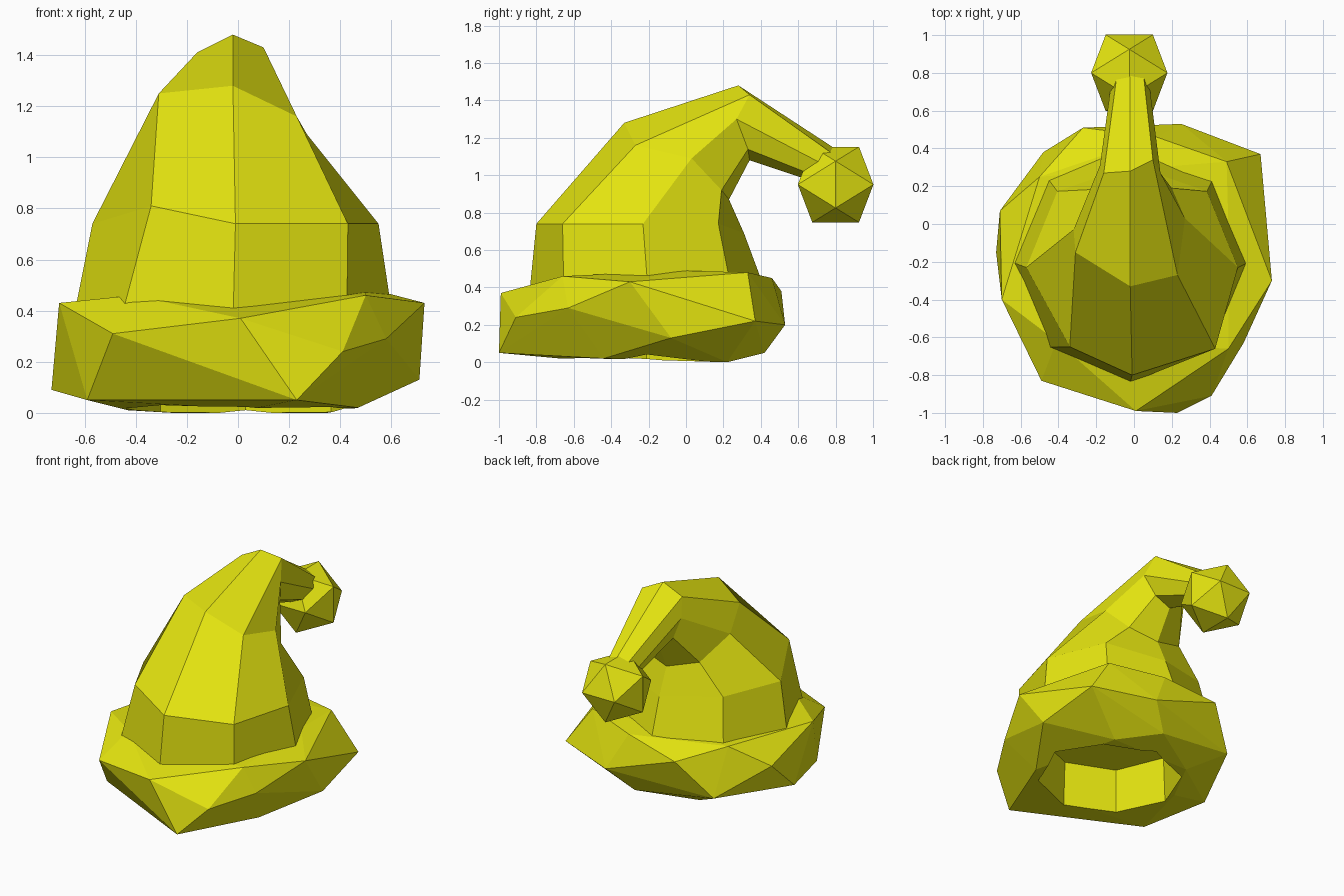
import bpy, bmesh, math

if "Cube" in bpy.data.objects:
    bpy.data.objects.remove(bpy.data.objects["Cube"])

yellow = bpy.data.materials.new("yellow")
yellow.diffuse_color = (0.78, 0.78, 0.005, 1)
yellow.use_nodes = True
yellow.node_tree.nodes["Principled BSDF"].inputs["Base Color"].default_value = yellow.diffuse_color


def make(name, bm):
    bmesh.ops.recalc_face_normals(bm, faces=bm.faces)
    me = bpy.data.meshes.new(name)
    bm.to_mesh(me)
    bm.free()
    me.materials.append(yellow)
    ob = bpy.data.objects.new(name, me)
    bpy.context.collection.objects.link(ob)
    return ob


def hull(name, points):
    bm = bmesh.new()
    for p in points:
        bm.verts.new(p)
    res = bmesh.ops.convex_hull(bm, input=bm.verts)
    loose = {v for v in res["geom_interior"] if isinstance(v, bmesh.types.BMVert)}
    bmesh.ops.delete(bm, geom=list(loose), context='VERTS')
    return make(name, bm)


def loft(name, rings, tweak={}):
    """Eight-sided rings: centre x, y, z, half width, then (dy, dz) to the front point."""
    bm = bmesh.new()
    loops = []
    for r, (x, y, z, w, dy, dz) in enumerate(rings):
        loop = []
        for i in range(8):
            a = i * math.pi / 4
            co = (x + w * math.sin(a), y + dy * math.cos(a), z + dz * math.cos(a))
            loop.append(bm.verts.new(tweak.get((r, i), co)))
        loops.append(loop)
    for a, b in zip(loops, loops[1:]):
        for i in range(8):
            j = (i + 1) % 8
            bm.faces.new((a[i], a[j], b[j], b[i]))
    bm.faces.new(loops[0])
    bm.faces.new(loops[-1])
    return make(name, bm)


# Cone of the hat, bending backwards to the tip
loft("hat_cone", [
    (-0.02, -0.20, 0.34, 0.63, -0.64, 0),
    (-0.01, -0.23, 0.74, 0.56, -0.57, 0),
    (-0.02, -0.03, 1.08, 0.30, -0.30, 0.20),
    (-0.02, 0.31, 1.28, 0.16, -0.03, 0.20),
    (-0.02, 0.75, 1.05, 0.10, 0.05, 0.09),
], {(1, 1): (0.43, -0.66, 0.74), (1, 4): (-0.01, 0.31, 0.69),
    (1, 7): (-0.34, -0.65, 0.81),
    (2, 1): (0.23, -0.27, 1.16), (2, 2): (0.27, 0.03, 1.09),
    (2, 3): (0.20, 0.19, 0.92), (2, 4): (-0.01, 0.23, 0.87),
    (2, 7): (-0.31, -0.15, 1.25),
    (3, 1): (0.10, 0.34, 1.43), (3, 2): (0.14, 0.27, 1.30),
    (3, 7): (-0.16, 0.27, 1.41)})

# Lumpy fabric brim
lower = [(0.23, -1.0, 0.05), (-0.59, -0.60, 0.05), (-0.73, -0.15, 0.09),
         (-0.48, 0.38, 0.13), (0.10, 0.42, 0.05), (0.71, -0.08, 0.13),
         (0.47, -0.44, 0.02), (0.35, 0.22, 0.0), (-0.26, 0.22, 0.0),
         (-0.43, -0.10, 0.01), (0.05, -0.62, 0.015)]
middle = [(0.41, -0.91, 0.24), (0.58, -0.63, 0.29), (0.67, 0.37, 0.22),
          (0.25, 0.53, 0.20), (-0.49, -0.83, 0.31), (0.01, -0.99, 0.37),
          (-0.71, 0.07, 0.30), (-0.27, 0.51, 0.38)]
upper = [(0.73, -0.30, 0.43), (0.50, -0.66, 0.46), (0.49, 0.33, 0.48),
         (0.50, -0.02, 0.49), (-0.41, -0.62, 0.46), (-0.70, -0.40, 0.43),
         (-0.50, 0.25, 0.45), (0.12, 0.46, 0.45)]
brim = hull("brim", lower + middle + upper)

# Head opening cut through the brim, closed above by the base of the cone
cutter = loft("opening_cutter", [(0.03, -0.21, -0.2, 0.48, -0.48, 0),
                                 (0.03, -0.21, 0.8, 0.44, -0.44, 0)])
cutter.hide_render = True
cutter.hide_viewport = True
cut = brim.modifiers.new("opening", 'BOOLEAN')
cut.operation = 'DIFFERENCE'
cut.solver = 'EXACT'
cut.object = cutter

# Pompom: icosahedron aligned with the axes
s, l = 0.125, 0.202
pts = []
for a in (-s, s):
    for b in (-l, l):
        for p in ((a, b, 0), (b, 0, a), (0, a, b)):
            pts.append((p[0] - 0.025, p[1] + 0.80, p[2] + 0.95))
hull("pompom", pts)
